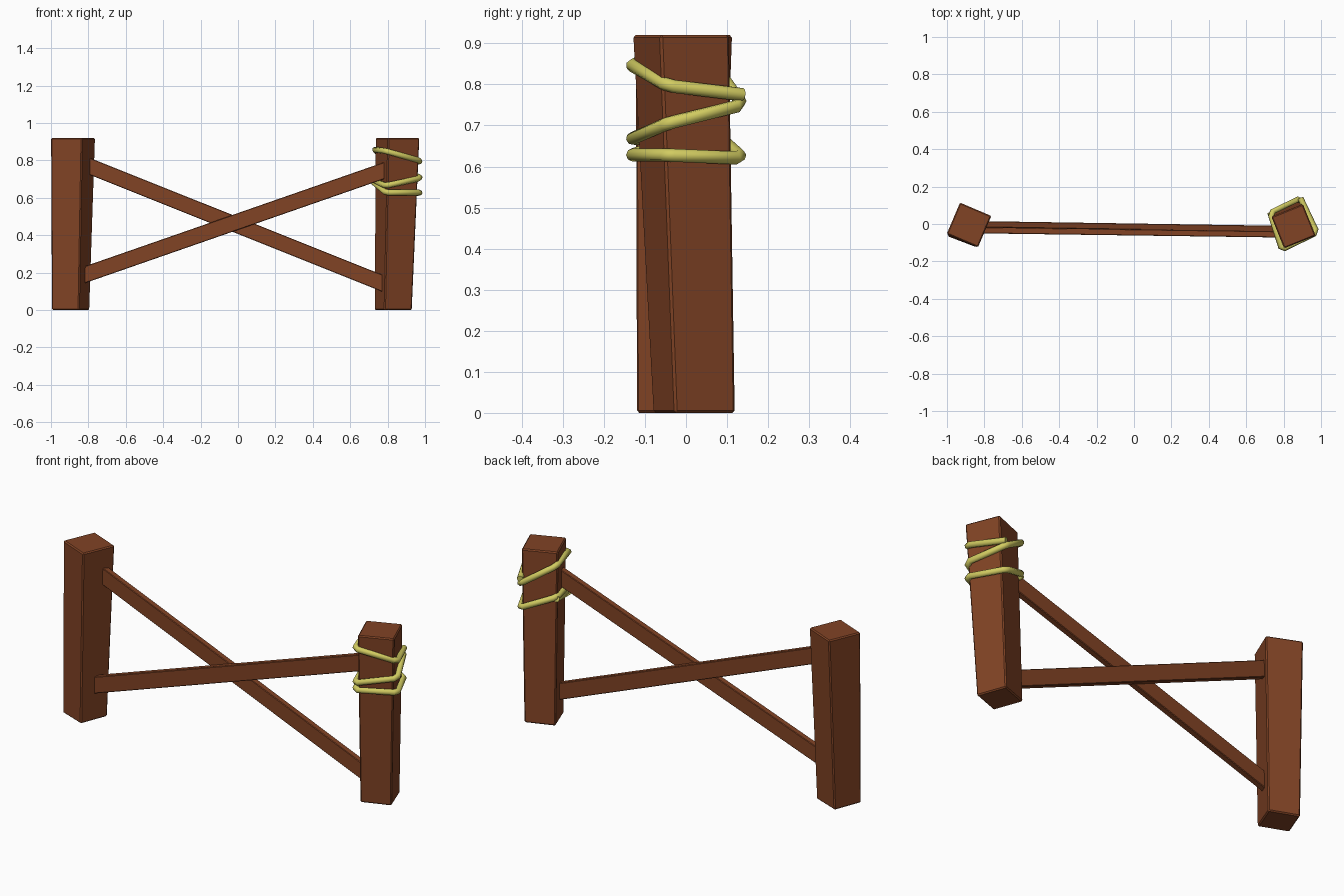
import bpy, bmesh, math
from mathutils import Vector

cube = bpy.data.objects.get("Cube")
if cube:
    bpy.data.objects.remove(cube, do_unlink=True)


def material(name, colour):
    m = bpy.data.materials.new(name)
    m.use_nodes = True
    m.diffuse_color = colour
    m.node_tree.nodes["Principled BSDF"].inputs["Base Color"].default_value = colour
    return m


wood = material("reddish brown wood", (0.22, 0.056, 0.018, 1))
straw = material("yellow rope", (0.64, 0.6, 0.12, 1))


def prism(name, rings, bevel):
    """Four-sided solid joining two rings of corners."""
    bm = bmesh.new()
    low, high = [[bm.verts.new(p) for p in ring] for ring in rings]
    bm.faces.new(low)
    bm.faces.new(high)
    for i in range(4):
        j = (i + 1) % 4
        bm.faces.new((low[i], low[j], high[j], high[i]))
    bmesh.ops.recalc_face_normals(bm, faces=bm.faces)
    bmesh.ops.bevel(bm, geom=bm.edges[:], offset=bevel, segments=1, affect="EDGES")
    mesh = bpy.data.meshes.new(name)
    bm.to_mesh(mesh)
    bm.free()
    mesh.materials.append(wood)
    obj = bpy.data.objects.new(name, mesh)
    bpy.context.collection.objects.link(obj)
    return obj


def square(x, y, z, side, degrees):
    r = side / math.sqrt(2)
    return [(x + r * math.cos(math.radians(degrees + a)),
             y + r * math.sin(math.radians(degrees + a)), z)
            for a in (45, 135, 225, 315)]


# Posts, slightly wider at the top and leaning
prism("right_post", (square(-0.895, -0.02, 0, 0.157, -21),
                     square(-0.882, -0.005, 0.92, 0.182, -23)), 0.006)
prism("left_post", (square(0.83, 0.02, 0, 0.157, 20),
                    square(0.853, -0.012, 0.92, 0.182, 22)), 0.006)


# Crossed rails, their ends sunk into the posts
def rail(name, start, end, height, depth):
    a, b = Vector(start), Vector(end)
    along = (b - a).normalized()
    side = Vector((0, depth / 2, 0))
    up = along.cross(Vector((0, 1, 0))).normalized() * height / 2
    rings = [[p + side + up, p + side - up, p - side - up, p - side + up]
             for p in (a, b)]
    return prism(name, rings, 0.003)


rail("front_rail", (-0.85, -0.033, 0.178), (0.82, -0.056, 0.759), 0.085, 0.033)
rail("back_rail", (-0.85, -0.001, 0.791), (0.82, -0.027, 0.124), 0.084, 0.033)

# Rope wound round the left post, corner by corner
corner = {"back": (0.89, 0.138), "right": (0.978, -0.045),
          "front": (0.79, -0.138), "side": (0.728, 0.06)}
turns = [("back", 0.775), ("right", 0.797), ("front", 0.85), ("side", 0.858),
         ("back", 0.75), ("right", 0.705), ("front", 0.665), ("side", 0.69),
         ("back", 0.62), ("right", 0.628), ("front", 0.628), ("side", 0.68)]
curve = bpy.data.curves.new("rope", "CURVE")
curve.dimensions = "3D"
curve.bevel_depth = 0.016
curve.bevel_resolution = 2
curve.use_fill_caps = True
points = [Vector((*corner[k], z)) for k, z in turns]
# Cut each bend short so the rope keeps its thickness
path = [points[0]]
for before, here, after in zip(points, points[1:], points[2:]):
    path += [here + (before - here).normalized() * 0.018,
             here + (after - here).normalized() * 0.018]
path.append(points[-1])
spline = curve.splines.new("POLY")
spline.points.add(len(path) - 1)
for target, p in zip(spline.points, path):
    target.co = (*p, 1)
curve.materials.append(straw)
rope = bpy.data.objects.new("rope", curve)
bpy.context.collection.objects.link(rope)
bpy.ops.object.select_all(action="DESELECT")
rope.select_set(True)
bpy.context.view_layer.objects.active = rope
bpy.ops.object.convert(target="MESH")
bpy.ops.object.shade_smooth_by_angle(angle=math.radians(50))
